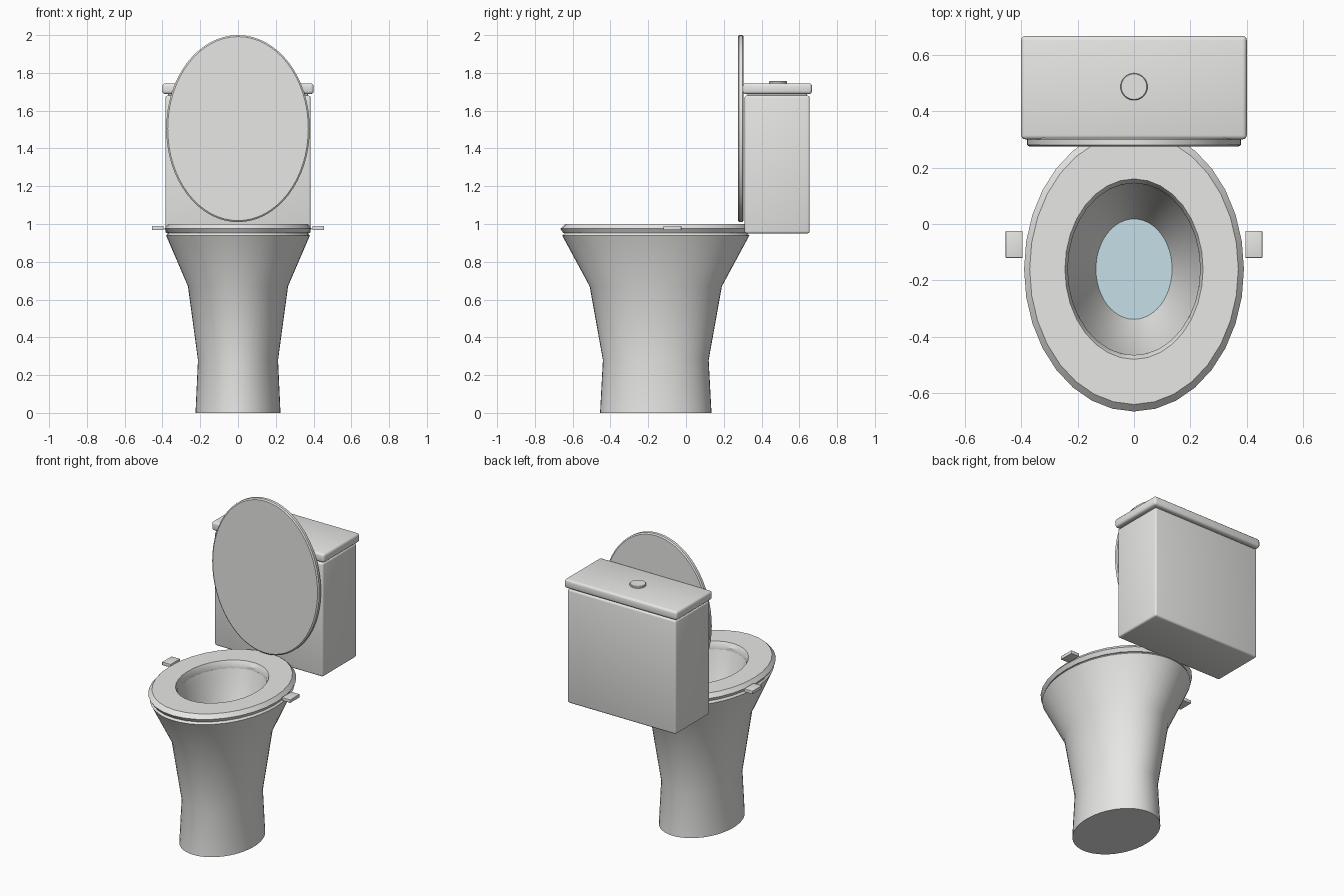
import bpy, bmesh, math
from mathutils import Matrix

cube = bpy.data.objects.get("Cube")
if cube:
    bpy.data.objects.remove(cube, do_unlink=True)


def make_material(name, color):
    mat = bpy.data.materials.new(name)
    mat.use_nodes = True
    mat.diffuse_color = color
    mat.node_tree.nodes["Principled BSDF"].inputs["Base Color"].default_value = color
    return mat


ceramic = make_material("white_ceramic", (0.8, 0.8, 0.78, 1))
water_blue = make_material("pale_blue_water", (0.61, 0.8, 0.87, 1))


def finish(name, bm, mat):
    bmesh.ops.recalc_face_normals(bm, faces=bm.faces[:])
    mesh = bpy.data.meshes.new(name)
    bm.to_mesh(mesh)
    bm.free()
    mesh.materials.append(mat)
    obj = bpy.data.objects.new(name, mesh)
    bpy.context.collection.objects.link(obj)
    bpy.ops.object.select_all(action="DESELECT")
    obj.select_set(True)
    bpy.context.view_layer.objects.active = obj
    bpy.ops.object.shade_smooth_by_angle(angle=math.radians(30))
    return obj


def loft(name, rings, place, mat, segments=32, closed=False):
    """Join elliptical rings (x radius, y radius, z); cap the ends or close the loop."""
    bm = bmesh.new()
    loops = []
    for rx, ry, z in rings:
        angles = [math.tau * i / segments for i in range(segments)]
        loops.append([bm.verts.new((rx * math.cos(a), ry * math.sin(a), z)) for a in angles])
    pairs = list(zip(loops, loops[1:]))
    if closed:
        pairs.append((loops[-1], loops[0]))
    else:
        bm.faces.new(loops[0])
        bm.faces.new(loops[-1])
    for low, high in pairs:
        for i in range(segments):
            j = (i + 1) % segments
            bm.faces.new((low[i], low[j], high[j], high[i]))
    bm.transform(place)
    return finish(name, bm, mat)


def box(name, low, high, bevel, mat):
    bm = bmesh.new()
    bmesh.ops.create_cube(bm, size=1)
    for v in bm.verts:
        v.co = [(a + b) / 2 + c * (b - a) for a, b, c in zip(low, high, v.co)]
    bmesh.ops.bevel(bm, geom=bm.edges[:], offset=bevel, segments=3, profile=0.5, affect="EDGES")
    return finish(name, bm, mat)


bowl_place = Matrix.Translation((0, -0.16, 0))

# Pedestal and hollow bowl in one shell
loft("bowl", [(0.225, 0.295, 0), (0.212, 0.28, 0.28), (0.265, 0.35, 0.67),
              (0.38, 0.495, 0.938), (0.365, 0.48, 0.955), (0.235, 0.305, 0.955),
              (0.225, 0.295, 0.92), (0.185, 0.243, 0.75), (0.135, 0.178, 0.62)],
     bowl_place, ceramic, segments=48)

# Water surface
loft("water", [(0.135, 0.178, 0.618), (0.135, 0.178, 0.624)], bowl_place, water_blue)

# Seat ring with chamfered edges
loft("seat", [(0.375, 0.49, 0.952), (0.39, 0.505, 0.975), (0.37, 0.48, 1.0),
              (0.245, 0.32, 1.0), (0.235, 0.305, 0.975), (0.235, 0.305, 0.952)],
     bowl_place, ceramic, closed=True)

# Raised oval lid, standing against the tank
lid_place = Matrix.Translation((0, 0.29, 1.505)) @ Matrix.Rotation(math.radians(90), 4, "X")
loft("lid", [(0.372, 0.487, -0.015), (0.38, 0.495, -0.009),
             (0.38, 0.495, 0.009), (0.372, 0.487, 0.015)], lid_place, ceramic, segments=64)

# Tank, its cover and the flush button
box("tank", (-0.385, 0.31, 0.95), (0.385, 0.655, 1.68), 0.012, ceramic)
box("tank_cover", (-0.4, 0.3, 1.688), (0.4, 0.667, 1.745), 0.015, ceramic)
box("tank_neck", (-0.37, 0.325, 1.67), (0.37, 0.64, 1.7), 0.003, ceramic)
loft("flush_button", [(0.048, 0.048, 1.735), (0.048, 0.048, 1.753), (0.045, 0.045, 1.757)],
     Matrix.Translation((0, 0.487, 0)), ceramic)

# Small tabs at both sides of the seat
for side, sign in (("left", 1), ("right", -1)):
    x = sorted((sign * 0.395, sign * 0.455))
    box(side + "_seat_tab", (x[0], -0.12, 0.968), (x[1], -0.025, 0.989), 0.002, ceramic)
